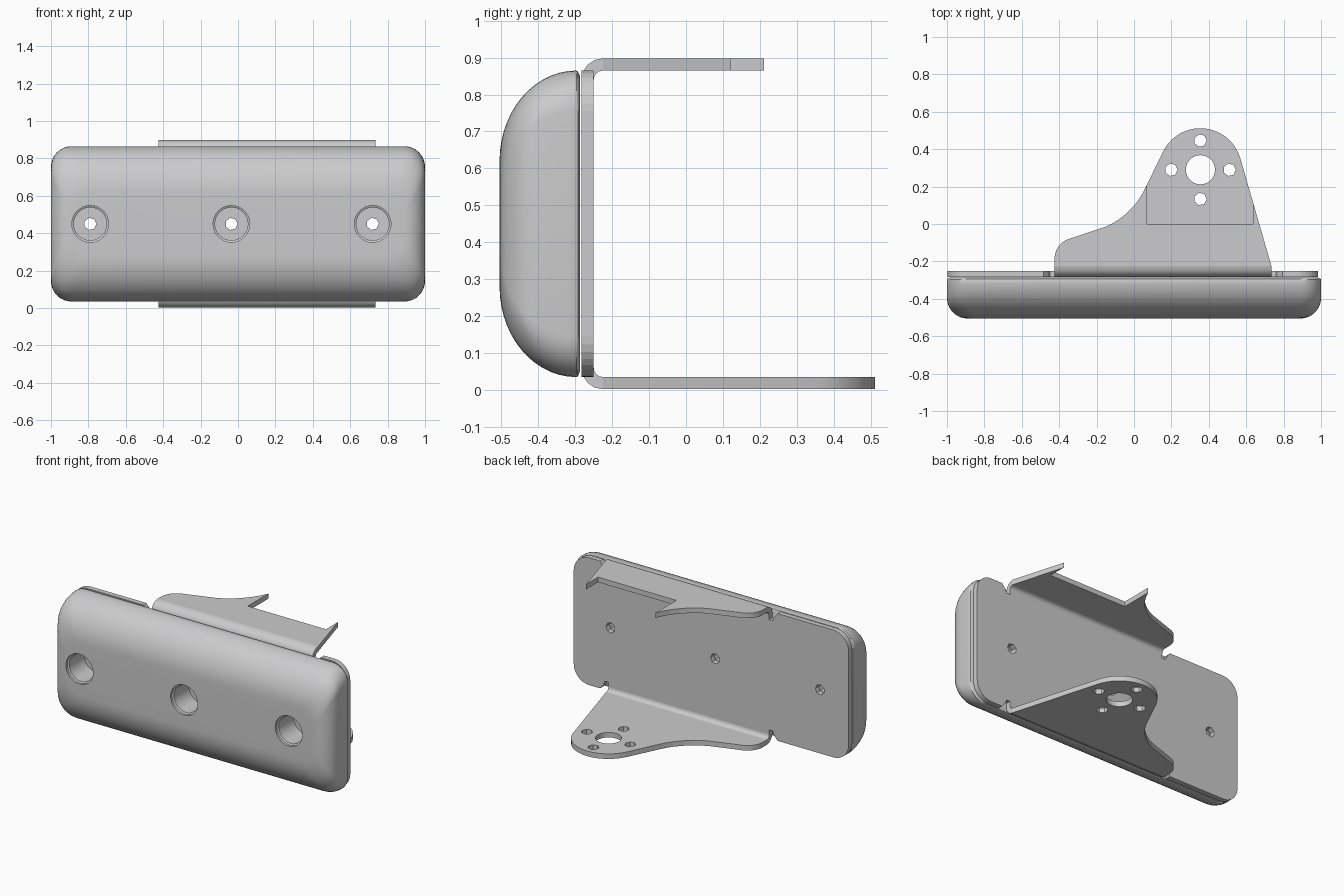
import bpy, bmesh, math
from math import sin, cos, pi, radians

if "Cube" in bpy.data.objects:
    bpy.data.objects.remove(bpy.data.objects["Cube"])

MID = 0.45                      # mid height
X0, X1 = -0.425, 0.735          # bracket width
BOLTS = (-0.79, -0.035, 0.72)   # bolt positions along x

grey = bpy.data.materials.new("plain grey")
grey.diffuse_color = (0.6, 0.6, 0.61, 1)
grey.use_nodes = True
grey.node_tree.nodes["Principled BSDF"].inputs["Base Color"].default_value = grey.diffuse_color


def make(name, rings):
    """Closed solid lofted through rings of equal point count."""
    bm = bmesh.new()
    loops = [[bm.verts.new(p) for p in ring] for ring in rings]
    n = len(loops[0])
    for a, b in zip(loops, loops[1:]):
        for i in range(n):
            bm.faces.new((a[i], a[(i + 1) % n], b[(i + 1) % n], b[i]))
    bm.faces.new(loops[0])
    bm.faces.new(loops[-1])
    bmesh.ops.recalc_face_normals(bm, faces=bm.faces)
    mesh = bpy.data.meshes.new(name)
    bm.to_mesh(mesh)
    bm.free()
    mesh.materials.append(grey)
    ob = bpy.data.objects.new(name, mesh)
    bpy.context.collection.objects.link(ob)
    return ob


def circle(r, sides, a=0):
    return [(r * cos(a + 2 * pi * i / sides), r * sin(a + 2 * pi * i / sides)) for i in range(sides)]


def arc(cx, cy, r, a0, a1, n):
    return [(cx + r * cos(radians(a0 + (a1 - a0) * i / n)),
             cy + r * sin(radians(a0 + (a1 - a0) * i / n))) for i in range(n + 1)]


def cut(ob, cutter):
    mod = ob.modifiers.new("cut", "BOOLEAN")
    mod.operation, mod.solver, mod.object = "DIFFERENCE", "EXACT", cutter
    bpy.context.view_layer.objects.active = ob
    bpy.ops.object.modifier_apply(modifier=mod.name)
    bpy.data.objects.remove(cutter)


def bore(x, stations, sides):
    """Cutter along y; stations are (y, radius)."""
    return make("bore_cutter", [[(x + u, y, MID + v) for u, v in circle(r, sides)] for y, r in stations])


def smooth(ob, angle):
    bpy.ops.object.select_all(action="DESELECT")
    ob.select_set(True)
    bpy.context.view_layer.objects.active = ob
    bpy.ops.object.shade_smooth_by_angle(angle=radians(angle))


# Rounded pad: shrinking rounded rectangles from back to front
def pad_ring(y, hx, hz, r):
    pts = []
    for sx, sz, a in ((1, 1, 0), (-1, 1, 90), (-1, -1, 180), (1, -1, 270)):
        pts += arc(sx * (hx - r), sz * (hz - r), r, a, a + 90, 8)
    return [(x, y, MID + z) for x, z in pts]


rings = [pad_ring(-0.287, 0.985, 0.4, 0.1), pad_ring(-0.293, 0.998, 0.413, 0.11)]
for i in range(15):
    t = radians(90 * i / 14)
    y = -0.297 - 0.208 * sin(t)
    k = max(0, (-0.395 - y) / 0.11)            # tighter rounding at the ends
    hx = 0.89 + 0.11 * math.sqrt(max(0, 1 - k * k))
    rings.append(pad_ring(y, hx, 0.17 + 0.245 * cos(t), 0.11))
pad = make("bumper_pad", rings)
for x in BOLTS:
    cut(pad, bore(x, [(-0.6, 0.098), (-0.49, 0.098), (-0.485, 0.088), (-0.33, 0.088)], 32))
    cut(pad, bore(x, [(-0.4, 0.033), (-0.2, 0.033)], 7))
smooth(pad, 35)

# Back plate: recessed along the bends, with relief notches at their ends
top = arc(0.875, 0.305, 0.11, 0, 90, 8)
top += [(X1 + 0.06, 0.415), (X1 + 0.035, 0.385), (X1 + 0.025, 0.36), (X1, 0.36), (X1, 0.39),
        (X0, 0.39), (X0, 0.36), (X0 - 0.025, 0.36), (X0 - 0.035, 0.385), (X0 - 0.06, 0.415)]
top += arc(-0.888, 0.305, 0.11, 90, 180, 8)
outline = top + [(x, -z) for x, z in reversed(top)]
plate = make("back_plate", [[(x, y, MID + z) for x, z in outline] for y in (-0.283, -0.25)])
for x in BOLTS:
    cut(plate, bore(x, [(-0.4, 0.033), (-0.1, 0.033)], 7))

# Side brackets: curved bend and shaped flange, mirrored top and bottom
bend = arc(-0.225, 0.39, 0.058, 180, 90, 4) + arc(-0.225, 0.39, 0.025, 90, 180, 4)
flange = [(X0, -0.225)] + arc(-0.315, -0.185, 0.11, 180, 112, 6)
flange += arc(-0.32, 0.37, 0.42, -66, -27, 8)
flange += arc(0.355, 0.29, 0.222, 154, 17, 20) + [(X1, -0.225)]


def bracket(side, s):
    b = make(side + "_bend", [[(x, y, MID + s * z) for y, z in bend] for x in (X0, X1)])
    smooth(b, 30)
    return make(side + "_flange", [[(x, y, MID + s * z) for x, y in flange] for z in (0.415, 0.448)])


def drill(ob, x, y, outline):
    cut(ob, make("drill_cutter", [[(x + u, y + v, z) for u, v in outline] for z in (-0.2, 1.1)]))


lower = bracket("lower", -1)
drill(lower, 0.355, 0.29, circle(0.078, 28))
for u, v in circle(0.156, 4):
    drill(lower, 0.355 + u, 0.29 + v, circle(0.034, 7))
smooth(lower, 30)

upper = bracket("upper", 1)
drill(upper, 0.355, 0.4, [(-0.285, -0.4), (0.28, -0.4), (0.28, 0.4), (-0.285, 0.4)])
smooth(upper, 30)
